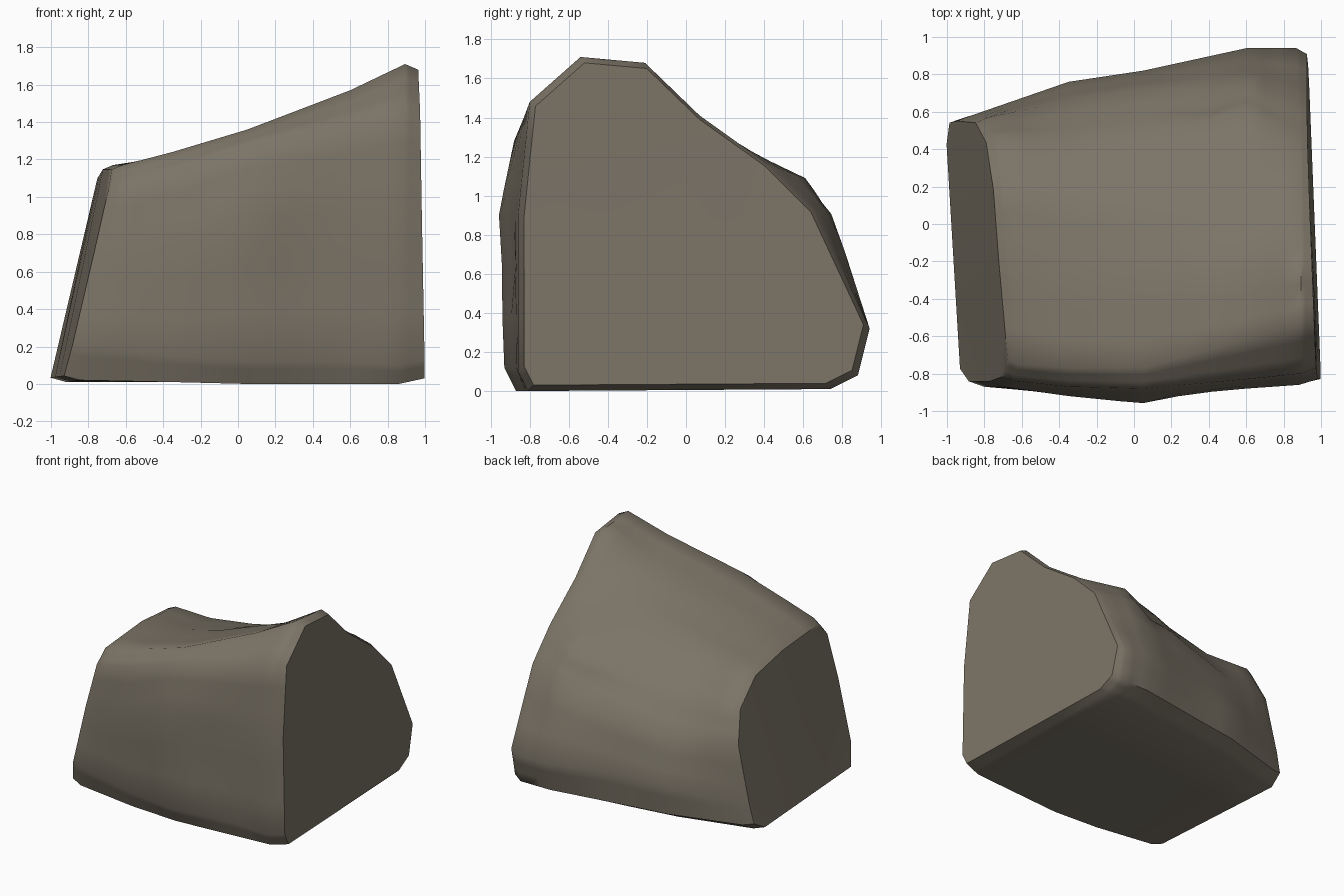
import bpy, bmesh, math
from mathutils import Vector

if "Cube" in bpy.data.objects:
    bpy.data.objects.remove(bpy.data.objects["Cube"])

# Boulder cross-sections: (x at ground, x at top, [(y, z) from front bottom, over the top, to back bottom])
SECTIONS = [
    (-0.92, -0.69, [(-.80, .02), (-.87, .2), (-.87, .7), (-.84, 1.06), (-.75, 1.17), (-.2, 1.17),
                    (.2, 1.12), (.46, .95), (.57, .7), (.58, .25), (.57, .08), (.45, .01)]),
    (-0.35, -0.35, [(-.86, .01), (-.91, .15), (-.92, .75), (-.87, 1.14), (-.77, 1.24), (-.3, 1.22),
                    (.15, 1.14), (.44, .95), (.66, .66), (.76, .3), (.73, .08), (.60, .01)]),
    (0.05, 0.05, [(-.87, 0), (-.93, .12), (-.96, .9), (-.88, 1.28), (-.77, 1.36), (-.3, 1.32),
                  (.10, 1.22), (.48, 1.01), (.72, .73), (.82, .33), (.79, .08), (.66, .01)]),
    (0.60, 0.60, [(-.83, 0), (-.87, .12), (-.88, .9), (-.83, 1.40), (-.62, 1.57), (-.25, 1.51),
                  (.07, 1.35), (.61, 1.09), (.75, .91), (.94, .32), (.88, .08), (.73, .01)]),
    (0.86, 0.89, [(-.81, 0), (-.86, .1), (-.86, .9), (-.80, 1.48), (-.54, 1.71), (-.21, 1.68),
                  (.07, 1.41), (.42, 1.16), (.66, .92), (.94, .32), (.88, .08), (.74, .01)]),
]
# Chips pressed into the back and front: centre, radius, depth
DENTS = [((.42, .68, .92), .22, .06), ((.3, -.93, .7), .35, .03)]


def inset(profile, amount):
    """Shrink a profile evenly towards its middle for the end faces."""
    ys, zs = zip(*profile)
    cy, cz = (min(ys) + max(ys)) / 2, (min(zs) + max(zs)) / 2
    return [(cy + (y - cy) * amount, cz + (z - cz) * amount) for y, z in profile]


def ring(bm, xb, xt, profile):
    verts = []
    for y, z in profile:
        x = xb + (xt - xb) * min(z / 1.15, 1.1)
        if x < -0.5:
            x += 0.09 * max(0, -y)          # left side turns in towards the front
        elif x > 0.9:
            x -= 0.04 * y                   # right side turns in slightly at the back
        verts.append(bm.verts.new((x, y, z)))
    return verts


bm = bmesh.new()
left_end = (-1.01, -0.74, inset(SECTIONS[0][2], .96))
right_end = (0.967, 0.945, inset(SECTIONS[-1][2], .965))
rings = [ring(bm, *s) for s in [left_end] + SECTIONS + [right_end]]

# Body skin between neighbouring sections
for a, b in zip(rings, rings[1:]):
    for i in range(len(a)):
        j = (i + 1) % len(a)
        bm.faces.new((a[i], a[j], b[j], b[i]))
bmesh.ops.recalc_face_normals(bm, faces=bm.faces[:])
bmesh.ops.subdivide_edges(bm, edges=bm.edges[:], cuts=2, use_grid_fill=True)

# Flat end faces
holes = [e for e in bm.edges if e.is_boundary]
bmesh.ops.holes_fill(bm, edges=holes, sides=0)
bmesh.ops.recalc_face_normals(bm, faces=bm.faces[:])

# Dents
bm.normal_update()
for centre, radius, depth in DENTS:
    for v in bm.verts:
        d = (v.co - Vector(centre)).length
        if d < radius:
            v.co -= v.normal * depth * (1 - d / radius)
bmesh.ops.triangulate(bm, faces=[f for f in bm.faces if len(f.verts) > 4])

mesh = bpy.data.meshes.new("boulder")
bm.to_mesh(mesh)
bm.free()
boulder = bpy.data.objects.new("boulder", mesh)
bpy.context.collection.objects.link(boulder)

stone = bpy.data.materials.new("brown grey stone")
stone.diffuse_color = (0.20, 0.175, 0.135, 1)
stone.use_nodes = True
stone.node_tree.nodes["Principled BSDF"].inputs["Base Color"].default_value = stone.diffuse_color
mesh.materials.append(stone)

bpy.context.view_layer.objects.active = boulder
boulder.select_set(True)
bpy.ops.object.shade_smooth_by_angle(angle=math.radians(50))
